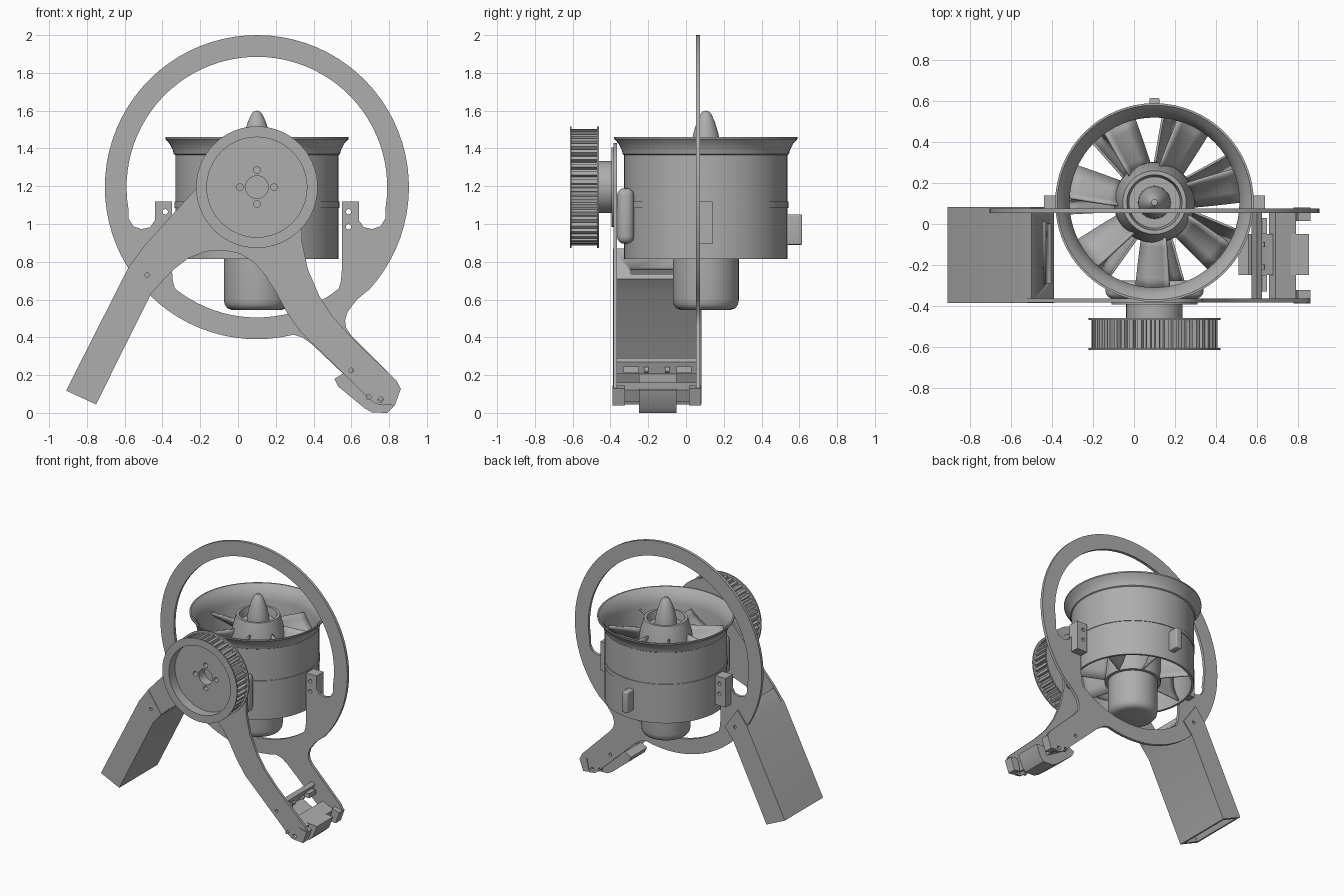
import bpy, bmesh
from math import sin, cos, pi, radians
from mathutils import Matrix, Vector

cube = bpy.data.objects.get("Cube")
if cube:
    bpy.data.objects.remove(cube)

grey = bpy.data.materials.new("plain_grey")
grey.use_nodes = True
COLOUR = (0.42, 0.42, 0.42, 1)
grey.diffuse_color = COLOUR
grey.node_tree.nodes["Principled BSDF"].inputs["Base Color"].default_value = COLOUR

CX, CY, CZ = 0.1, 0.105, 1.195      # duct axis, and height of the pulley and ring
UPRIGHT = Matrix.Rotation(pi / 2, 4, "X")


def add(name, mesh, angle=35):
    mesh.materials.clear()
    mesh.materials.append(grey)
    mesh.shade_smooth()
    mesh.set_sharp_from_angle(angle=radians(angle))
    ob = bpy.data.objects.new(name, mesh)
    bpy.context.collection.objects.link(ob)
    return ob


def arc(r, a0, a1, n, x=CX, z=CZ):
    steps = [radians(a0 + (a1 - a0) * i / n) for i in range(n + 1)]
    return [(x + r * cos(a), z + r * sin(a)) for a in steps]


def circle(r, x=CX, z=CZ, n=48):
    return arc(r, 0, 360, n, x, z)[:-1]


def plate(name, y0, y1, outline, *holes):
    """Flat (x, z) outline with holes, extruded from y0 to y1."""
    curve = bpy.data.curves.new(name, "CURVE")
    curve.dimensions, curve.fill_mode = "2D", "BOTH"
    curve.extrude = (y1 - y0) / 2
    for loop in (outline, *holes):
        s = curve.splines.new("POLY")
        s.points.add(len(loop) - 1)
        for p, (x, z) in zip(s.points, loop):
            p.co = (x, z, 0, 1)
        s.use_cyclic_u = True
    tmp = bpy.data.objects.new(name, curve)
    bpy.context.collection.objects.link(tmp)
    mesh = bpy.data.meshes.new_from_object(tmp.evaluated_get(bpy.context.evaluated_depsgraph_get()))
    bpy.data.objects.remove(tmp)
    mesh.transform(Matrix.Translation((0, (y0 + y1) / 2, 0)) @ UPRIGHT)
    bm = bmesh.new()
    bm.from_mesh(mesh)
    bmesh.ops.remove_doubles(bm, verts=bm.verts, dist=1e-5)
    bmesh.ops.recalc_face_normals(bm, faces=bm.faces)
    bm.to_mesh(mesh)
    bm.free()
    return add(name, mesh)


def lathe(name, profile, n=64):
    """(radius, z) profile turned about the duct axis."""
    bm = bmesh.new()
    vs = [bm.verts.new((r, 0, z)) for r, z in profile]
    es = [bm.edges.new(p) for p in zip(vs, vs[1:])]
    bmesh.ops.spin(bm, geom=vs + es, cent=(0, 0, 0), axis=(0, 0, 1), angle=2 * pi, steps=n)
    bmesh.ops.remove_doubles(bm, verts=bm.verts, dist=1e-4)
    bmesh.ops.recalc_face_normals(bm, faces=bm.faces)
    mesh = bpy.data.meshes.new(name)
    bm.to_mesh(mesh)
    bm.free()
    mesh.transform(Matrix.Translation((CX, CY, 0)))
    return add(name, mesh)


def box(name, x0, x1, y0, y1, z0, z1, bevel=0):
    bm = bmesh.new()
    bmesh.ops.create_cube(bm, size=1)
    bmesh.ops.scale(bm, vec=(x1 - x0, y1 - y0, z1 - z0), verts=bm.verts)
    bmesh.ops.translate(bm, vec=((x0 + x1) / 2, (y0 + y1) / 2, (z0 + z1) / 2), verts=bm.verts)
    if bevel:
        bmesh.ops.bevel(bm, geom=bm.edges[:], offset=bevel, segments=4, profile=0.5, affect="EDGES")
    mesh = bpy.data.meshes.new(name)
    bm.to_mesh(mesh)
    bm.free()
    return add(name, mesh)


def blades(name, count, z, chord, root, tip, phase):
    """Ring of twisted blades; root and tip are tilts from vertical."""
    bm = bmesh.new()
    for k in range(count):
        turn = Matrix.Rotation(2 * pi * k / count + phase, 4, "Z")
        rows = []
        for i in range(6):
            t = i / 5
            r, tilt = 0.17 + 0.25 * t, radians(root + (tip - root) * t)
            row = []
            for j in range(5):
                s = j / 4 - 0.5
                side = s * chord * sin(tilt) + 0.02 * (1 - 4 * s * s)
                row.append(bm.verts.new(turn @ Vector((r, side, z + s * chord * cos(tilt)))))
            rows.append(row)
        for a, b in zip(rows, rows[1:]):
            for j in range(4):
                bm.faces.new((a[j], b[j], b[j + 1], a[j + 1]))
    mesh = bpy.data.meshes.new(name)
    bm.to_mesh(mesh)
    bm.free()
    mesh.transform(Matrix.Translation((CX, CY, 0)))
    ob = add(name, mesh)
    solid = ob.modifiers.new("thickness", "SOLIDIFY")
    solid.thickness, solid.offset = 0.012, 0


def mirrored(pts):
    return [(2 * CX - x, z) for x, z in reversed(pts)]


# Duct with flared lip and seam bands
lathe("duct", [(0.485, 1.46), (0.485, 1.45), (0.462, 1.425), (0.445, 1.39), (0.44, 1.37),
               (0.432, 1.365), (0.432, 1.12), (0.437, 1.12), (0.437, 1.085), (0.432, 1.085),
               (0.432, 0.815), (0.415, 0.815), (0.415, 1.35), (0.425, 1.39), (0.445, 1.43),
               (0.475, 1.46), (0.485, 1.46)])
# Motor, rotor hub and spinner
lathe("motor", [(0, 0.545), (0.13, 0.545), (0.155, 0.553), (0.17, 0.572), (0.175, 0.6),
                (0.175, 0.83), (0.198, 0.83), (0.198, 1.16), (0, 1.16)])
lathe("rotor_hub", [(0, 1.17), (0.198, 1.17), (0.195, 1.25), (0.18, 1.35), (0.155, 1.44),
                    (0.135, 1.44), (0.125, 1.38), (0, 1.38)])
lathe("spinner", [(0.08, 1.37), (0.078, 1.42), (0.066, 1.48), (0.048, 1.54), (0.03, 1.58),
                  (0.015, 1.597), (0, 1.6)])
blades("rotor_blades", 7, 1.27, 0.2, 35, 55, 0.2)
blades("stator_blades", 7, 0.95, 0.24, 15, 15, 0.5)

# Duct mounting blocks
box("rear_lug", 0.075, 0.125, 0.52, 0.615, 0.89, 1.05, 0.008)
box("front_pad", -0.14, 0.34, -0.365, -0.275, 0.895, 1.19, 0.04)
for side, x in (("right", -0.395), ("left", 0.595)):
    holes = [circle(0.014, x - 0.01 if x > 0 else x + 0.01, z, 16) for z in (0.985, 1.065)]
    block = [(x - 0.045, 0.895), (x + 0.045, 0.895), (x + 0.045, 1.12), (x - 0.045, 1.12)]
    plate(side + "_duct_block", 0.075, 0.14, block, *holes)

# Foot outline shared by both plates
foot = [(0.7, 0.07), (0.73, 0.048), (0.77, 0.04), (0.83, 0.055), (0.86, 0.13), (0.84, 0.17)]
foot_holes = [circle(0.014, 0.69, 0.083, 16), circle(0.014, 0.755, 0.07, 16), circle(0.012, 0.6, 0.225, 16)]

# Rear ring plate
shoulder = [(-0.58, 1.03), (-0.555, 0.988), (-0.51, 0.973), (-0.465, 0.983), (-0.44, 1.02),
            (-0.44, 1.12), (-0.35, 1.12), (-0.35, 0.76), (-0.345, 0.7)]
ring_hole = arc(0.69, -10, 190, 48) + shoulder + arc(0.69, 231, 309, 20) + mirrored(shoulder)
ring_out = (arc(0.805, -42, 284, 72) + [(0.34, 0.4), (0.39, 0.365)] + foot +
            [(0.6, 0.41), (0.572, 0.45), (0.567, 0.49), (0.58, 0.535), (0.63, 0.6)])
tab_holes = [circle(0.014, x, z, 16) for x in (-0.385, 0.585) for z in (0.985, 1.065)]
plate("ring_plate", 0.053, 0.075, ring_out, ring_hole, *tab_holes, *foot_holes)

# Front arm plate
arm = (arc(0.235, 0, 134, 24) +
       [(-0.5, 0.88), (-0.58, 0.77), (-0.46, 0.635), (-0.39, 0.71), (-0.33, 0.768), (-0.26, 0.82),
        (-0.17, 0.855), (-0.07, 0.86), (0.01, 0.843), (0.08, 0.8), (0.14, 0.735), (0.2, 0.64),
        (0.26, 0.53), (0.33, 0.43)] + foot +
       [(0.6, 0.4), (0.5, 0.51), (0.43, 0.62), (0.37, 0.76), (0.34, 0.9)])
plate("arm_plate", -0.384, -0.364, arm, circle(0.012, -0.48, 0.73, 16), *foot_holes)

# Hollow box leg: bent wall strip, two cheeks, slotted end
outer = [(-0.91, 0.118), (-0.58, 0.77), (-0.5, 0.87), (-0.39, 0.71), (-0.46, 0.63), (-0.752, 0.045)]
inner = [(-0.775, 0.056), (-0.488, 0.64), (-0.425, 0.715), (-0.502, 0.83), (-0.558, 0.757), (-0.887, 0.107)]
leg = plate("box_leg", -0.386, 0.082, outer + inner)
cutter = plate("slot_cutter", -0.29, 0.0, [(-0.46, 0.75), (-0.4, 0.79), (-0.38, 0.75), (-0.43, 0.72)])
cutter.hide_render = True
cut = leg.modifiers.new("slot", "BOOLEAN")
cut.operation, cut.object, cut.solver = "DIFFERENCE", cutter, "EXACT"
bpy.context.view_layer.update()
cut_mesh = bpy.data.meshes.new_from_object(leg.evaluated_get(bpy.context.evaluated_depsgraph_get()))
leg.modifiers.clear()
leg.data = cut_mesh
bpy.data.objects.remove(cutter)
pin = circle(0.012, -0.48, 0.73, 16)
plate("leg_front_cheek", -0.387, -0.362, outer, pin)
plate("leg_rear_cheek", 0.058, 0.083, outer, pin)

# Foot assembly: toe block, end caps, cross bars
toe = [(0.51, 0.18), (0.53, 0.14), (0.67, 0.025), (0.71, 0.002), (0.79, 0), (0.82, 0.03),
       (0.855, 0.12), (0.76, 0.13), (0.69, 0.14), (0.56, 0.21)]
plate("toe_block", -0.25, -0.05, toe)
cap = [(0.78, 0.045), (0.83, 0.038), (0.863, 0.13), (0.8, 0.145)]
for name, y in (("front", -0.388), ("rear", 0.015)):
    plate(name + "_foot_cap", y, y + 0.065, cap)
plate("foot_bar", -0.364, 0.053, [(0.66, 0.12), (0.76, 0.06), (0.79, 0.12), (0.69, 0.16)])
plate("ankle_bar", -0.364, 0.053, [(0.575, 0.225), (0.6, 0.205), (0.625, 0.27), (0.6, 0.29)])
for y in (-0.33, -0.05):
    box("ankle_clip", 0.6, 0.65, y, y + 0.08, 0.21, 0.245)
for y in (-0.21, -0.1):
    plate("ankle_screw", y - 0.012, y + 0.012, circle(0.014, 0.625, 0.228, 16))

# Toothed pulley with recessed web, flanges and shaft
teeth = 44
gear = []
for k in range(teeth):
    for f, r in ((0, 0.285), (0.35, 0.285), (0.45, 0.308), (0.9, 0.308)):
        a = 2 * pi * (k + f) / teeth
        gear.append((CX + r * cos(a), CZ + r * sin(a)))
plate("pulley_teeth", -0.605, -0.47, gear, circle(0.265))
bolts = [circle(0.018, CX + 0.09 * cos(a), CZ + 0.09 * sin(a), 16) for a in (0, pi / 2, pi, 1.5 * pi)]
plate("pulley_web", -0.54, -0.465, circle(0.27), circle(0.06), *bolts)
for name, y in (("front", -0.615), ("rear", -0.47)):
    plate(name + "_pulley_flange", y, y + 0.01, circle(0.322, n=64), circle(0.265))
plate("pulley_shaft", -0.467, -0.384, circle(0.138))
plate("shaft_collar", -0.394, -0.384, circle(0.21))
